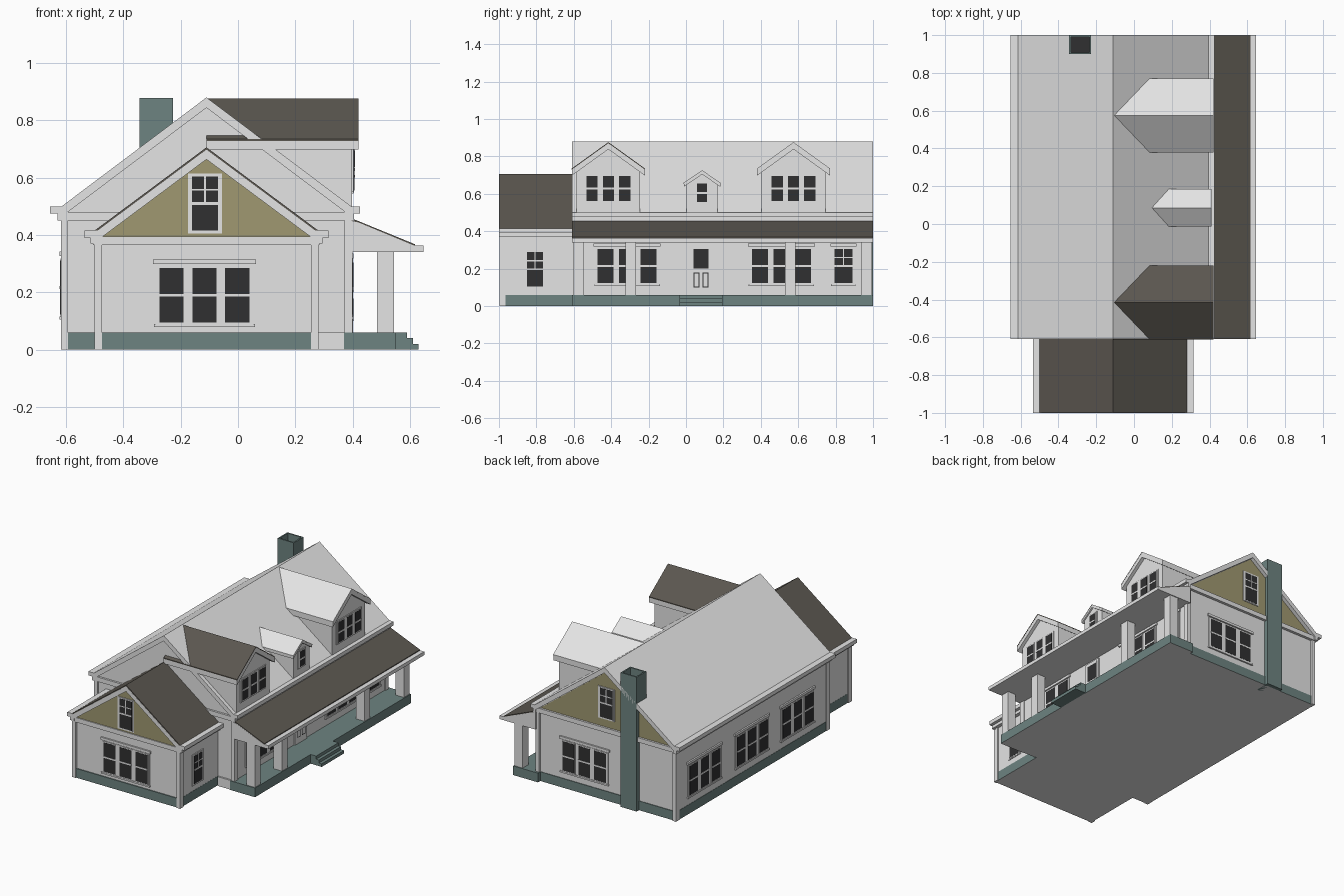
import bpy, bmesh
from mathutils import Vector

if "Cube" in bpy.data.objects:
    bpy.data.objects.remove(bpy.data.objects["Cube"])

def material(name, r, g, b):
    m = bpy.data.materials.new(name)
    m.diffuse_color = (r, g, b, 1)
    m.use_nodes = True
    m.node_tree.nodes["Principled BSDF"].inputs["Base Color"].default_value = m.diffuse_color
    return m

MATS = [material("light grey", .78, .78, .78), material("slate teal", .155, .23, .22),
        material("olive siding", .35, .315, .165), material("brown shingle", .105, .095, .08),
        material("dark glass", .03, .03, .031)]
GREY, TEAL, OLIVE, BROWN, GLASS = range(5)

def finish(name, bm):
    bmesh.ops.recalc_face_normals(bm, faces=bm.faces[:])
    me = bpy.data.meshes.new(name)
    for m in MATS:
        me.materials.append(m)
    bm.to_mesh(me)
    bm.free()
    ob = bpy.data.objects.new(name, me)
    bpy.context.collection.objects.link(ob)
    return ob

def add_prism(bm, pts, axis, a, b, mat):
    # extrude a (horizontal, z) outline along the x or y axis
    place = (lambda u, z, t: (u, t, z)) if axis == 'y' else (lambda u, z, t: (t, u, z))
    f = bm.faces.new([bm.verts.new(place(u, z, a)) for u, z in pts])
    ext = bmesh.ops.extrude_face_region(bm, geom=[f])
    new = [g for g in ext['geom'] if isinstance(g, bmesh.types.BMVert)]
    bmesh.ops.translate(bm, verts=new, vec=Vector(place(0, 0, b - a)))
    for face in {f} | {fc for v in new for fc in v.link_faces}:
        face.material_index = mat

def prism(name, pts, axis, a, b, mat):
    bm = bmesh.new()
    add_prism(bm, pts, axis, a, b, mat)
    return finish(name, bm)

def boxes(name, items):
    # items: x0, x1, y0, y1, z0, z1, material
    bm = bmesh.new()
    for x0, x1, y0, y1, z0, z1, mat in items:
        add_prism(bm, [(x0, z0), (x1, z0), (x1, z1), (x0, z1)], 'y', y0, y1, mat)
    return finish(name, bm)

def chevron(name, c, half, ridge, slope, th, axis, a, b, mat):
    e = ridge - slope * half
    prism(name, [(c - half, e), (c, ridge), (c + half, e), (c + half, e - th),
                 (c, ridge - th), (c - half, e - th)], axis, a, b, mat)

def gable_walls(name, c, half, base, ridge, slope, axis, a, b):
    e = ridge - slope * half
    prism(name, [(c - half, base), (c + half, base), (c + half, e), (c, ridge), (c - half, e)],
          axis, a, b, GREY)

def wall_plates(name, axis, face, out, plates):
    # plates: u0, u1, z0, z1, depth, material, standing on a wall whose normal is the given axis
    items = []
    for u0, u1, z0, z1, d, mat in plates:
        n0, n1 = sorted((face - out * .004, face + out * d))
        items.append((n0, n1, u0, u1, z0, z1, mat) if axis == 'x' else (u0, u1, n0, n1, z0, z1, mat))
    boxes(name, items)

def window(name, axis, face, out, c, z0, z1, n=3, w=.085, pitch=.115, grid=False, header=True):
    h = (n - 1) * pitch / 2 + w / 2 + .014
    zm = (z0 + z1) / 2
    p = [(c - h, c + h, z0 - .01, z1 + .01, .005, GREY)]
    if header:
        p += [(c - h - .008, c + h + .008, z1 + .014, z1 + .03, .010, GREY),
              (c - h - .004, c + h + .004, z0 - .016, z0 - .006, .010, GREY)]
    for i in range(n):
        u = c + (i - (n - 1) / 2) * pitch
        p += [(u - w / 2 - .006, u + w / 2 + .006, z0 - .006, z1 + .006, .007, GREY),
              (u - w / 2, u + w / 2, z0, z1, .008, GLASS),
              (u - w / 2, u + w / 2, zm - .005, zm + .005, .0095, GREY)]
        if grid:
            zq = (zm + z1) / 2
            p += [(u - .003, u + .003, zm, z1, .009, GREY),
                  (u - w / 2, u + w / 2, zq - .003, zq + .003, .009, GREY)]
    wall_plates(name, axis, face, out, p)

C = -.11                       # ridge line of house and wing
FRONT, BACK, LEFT, RIGHT = -.595, .972, -.612, .395

# foundations, with a plain grey underside
base = boxes("foundation", [(LEFT - .003, .37, FRONT - .006, BACK + .004, 0, .06, TEAL),
                            (-.493, .273, -.993, FRONT - .006, 0, .06, TEAL),
                            (.37, .55, -.61, 1, 0, .06, TEAL)])
for f in base.data.polygons:
    if f.normal.z < -.9:
        f.material_index = GREY
boxes("porch_steps", [(.55, x, -.035, .195, z, z + .02, TEAL)
                      for x, z in ((.63, 0), (.61, .02), (.59, .04))])

# main house walls and roof
gable_walls("main_walls", C - .0, .503, .03, .86, .752, 'y', FRONT, BACK)
chevron("main_roof", C, .51, .88, .752, .036, 'y', -.61, 1, GREY)
boxes("main_gutters", [(-.655, -.605, -.61, 1, .475, .5, GREY), (.39, .425, -.61, 1, .475, .5, GREY),
                       (-.63, -.605, -.61, 1, .45, .475, GREY), (.39, .405, -.61, 1, .45, .475, GREY)])
boxes("main_gable_boards", [(-.625, .405, -.608, FRONT, .45, .48, GREY),
                            (-.625, .405, BACK, .99, .45, .48, GREY)])
boxes("main_corner_boards", [(-.617, -.593, -.605, -.57, 0, .45, GREY), (.28, .37, -.606, -.59, 0, .06, GREY),
                             (.372, .4, -.605, -.57, .06, .45, GREY), (.372, .4, .95, .985, .06, .45, GREY),
                             (-.617, -.593, .95, .985, 0, .45, GREY)])
prism("back_gable_siding", [(C - .478, .48), (C + .478, .48), (C, .842)], 'y', BACK - .004, BACK + .005, OLIVE)

# front wing
gable_walls("wing_walls", C, .382, .03, .685, .744, 'y', -.987, FRONT)
chevron("wing_bargeboard", C, .395, .698, .744, .034, 'y', -1, -.6, GREY)
chevron("wing_shingles", C, .392, .706, .744, .01, 'y', -.999, -.6, BROWN)
prism("wing_gable_siding", [(C - .365, .395), (C + .365, .395), (C, .668)], 'y', -.992, -.984, OLIVE)
wing_trim = [(-.505, .285, -.998, -.985, .365, .395, GREY)]
for s in (-1, 1):
    def span(a, b):
        return sorted((C + s * a, C + s * b))
    wing_trim += [(*span(.38, .425), -1, -.6, .39, .415, GREY),
                  (*span(.375, .405), -1, -.6, .37, .39, GREY),
                  (*span(.365, .39), -.998, -.965, 0, .38, GREY)]
boxes("wing_trim", wing_trim)

# porch: roof, shingles and posts
prism("porch_roof", [(.39, .34), (.647, .34), (.647, .363), (.615, .363), (.42, .444), (.39, .45)],
      'y', -.61, 1, GREY)
prism("porch_shingles", [(.39, .452), (.39, .461), (.617, .368), (.617, .36)], 'y', -.609, .999, BROWN)
boxes("porch_posts", [(.485, .545, y - .029, y + .029, .06, .345, GREY)
                      for y in (-.575, -.295, .557, .965)])

# dormers: centre, half width, ridge height, slope, wall half width, front, back, shingled or not
for name, c, half, ridge, slope, wall, front, back, top in (
        ("front_dormer", -.415, .195, .876, .72, .17, .42, C, BROWN),
        ("middle_dormer", .086, .098, .726, .68, .083, .408, .07, GREY),
        ("rear_dormer", .575, .195, .876, .72, .17, .42, C, GREY)):
    th = .034 if half > .1 else .018
    gable_walls(name + "_walls", c, wall, .46, ridge - .02, slope, 'x', .05 if half > .1 else .15, .398)
    chevron(name + "_roof", c, half, ridge - .004, slope, th, 'x', back, front, GREY)
    chevron(name + "_roof_cover", c, half + .001, ridge, slope, .006, 'x', back, front + .001, top)
    if half > .1:
        window(name + "_windows", 'x', .398, 1, c, .562, .695, 3, .06, .087, header=False)
    else:
        window(name + "_window", 'x', .398, 1, c, .555, .655, 1, .052, header=False)

# windows of the wing
window("wing_front_windows", 'y', -.987, -1, -.117, .095, .285)
window("wing_gable_window", 'y', -.99, -1, -.115, .415, .605, 1, .09, grid=True, header=False)
window("wing_side_window", 'x', C + .382, 1, -.808, .105, .288, 1, grid=True, header=False)

# windows of the main house
for i, y in enumerate((-.315, .51)):
    window("porch_windows_%d" % i, 'x', .393, 1, y, .122, .305)
window("porch_end_window", 'x', .393, 1, .842, .122, .305, 1, .095, grid=True)
for i, y in enumerate((-.27, .2, .69)):
    window("left_windows_%d" % i, 'x', C - .503, -1, y, .122, .312)
window("back_windows", 'y', BACK, 1, .05, .115, .305)
window("back_gable_window", 'y', BACK + .003, 1, C, .54, .73, 1, .09, grid=True, header=False)

# front door under the porch
wall_plates("front_door", 'x', .393, 1, [
    (.018, .142, .06, .328, .008, GREY), (.036, .124, .06, .315, .009, GREY),
    (.04, .12, .2, .305, .0095, GLASS),
    (.04, .072, .1, .178, .0095, GLASS), (.088, .12, .1, .178, .0095, GLASS),
    (.045, .067, .105, .173, .0099, GREY), (.093, .115, .105, .173, .0099, GREY)])

# chimney with an open flue
bm = bmesh.new()
add_prism(bm, [(-.343, 0), (-.227, 0), (-.227, .878), (-.343, .878)], 'y', .9, 1, TEAL)
bmesh.ops.recalc_face_normals(bm, faces=bm.faces[:])
top = max(bm.faces, key=lambda f: f.calc_center_median().z)
bmesh.ops.inset_individual(bm, faces=[top], thickness=.013)
flue = bmesh.ops.extrude_discrete_faces(bm, faces=[top])['faces'][0]
bmesh.ops.translate(bm, verts=flue.verts[:], vec=(0, 0, -.07))
flue.material_index = GLASS
finish("chimney", bm)
